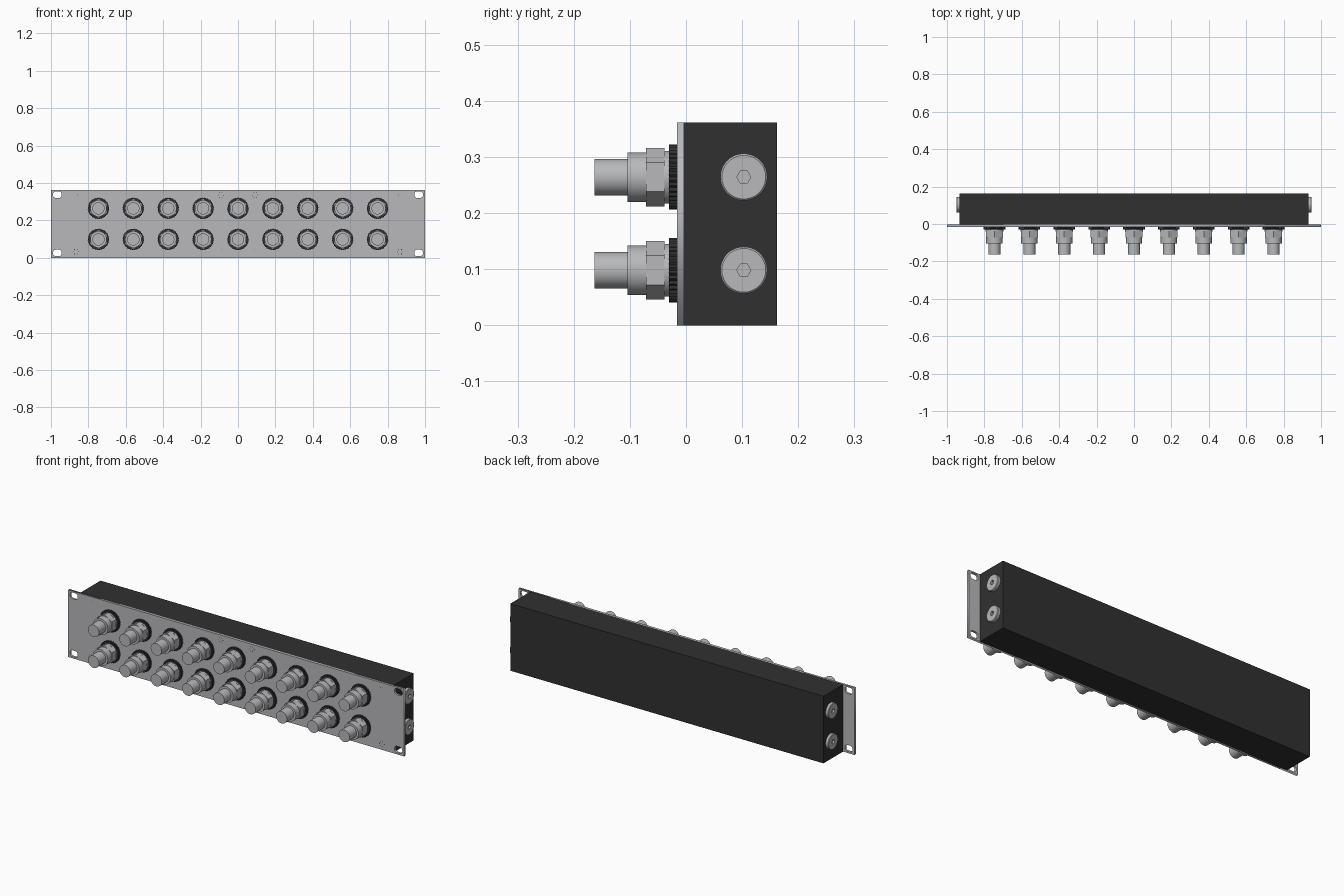
import bpy
import bmesh
from math import cos, pi, radians, sin

old = bpy.data.objects.get("Cube")
if old:
    bpy.data.objects.remove(old, do_unlink=True)

HEIGHT = 0.361
ROWS = (0.098, 0.264)


def material(name, rgb):
    mat = bpy.data.materials.new(name)
    mat.use_nodes = True
    mat.diffuse_color = (*rgb, 1)
    mat.node_tree.nodes["Principled BSDF"].inputs["Base Color"].default_value = (*rgb, 1)
    return mat


METAL = material("light grey metal", (0.48, 0.485, 0.5))
BLACK = material("matt black", (0.03, 0.03, 0.03))


def loft(bm, rings, sides, slot=0, shape=lambda a, i: 1):
    """Skin rings of (radius, height) around the z axis and cap both ends."""
    loops = []
    for k, (r, z) in enumerate(rings):
        loop = []
        for i in range(sides):
            a = pi / 2 + 2 * pi * i / sides
            s = r * shape(a, k if sides == 48 else i)
            loop.append(bm.verts.new((s * cos(a), s * sin(a), z)))
        loops.append(loop)
    faces = [bm.faces.new(loops[0][::-1]), bm.faces.new(loops[-1])]
    for low, high in zip(loops, loops[1:]):
        for i in range(sides):
            j = (i + 1) % sides
            faces.append(bm.faces.new((low[i], low[j], high[j], high[i])))
    for f in faces:
        f.material_index = slot


def finish(bm, name, mats, smooth=True):
    mesh = bpy.data.meshes.new(name)
    bm.to_mesh(mesh)
    bm.free()
    for m in mats:
        mesh.materials.append(m)
    return place(mesh, name, smooth=smooth)


def place(mesh, name, loc=(0, 0, 0), rot=(0, 0, 0), smooth=False):
    ob = bpy.data.objects.new(name, mesh)
    bpy.context.collection.objects.link(ob)
    ob.location, ob.rotation_euler = loc, rot
    if smooth:
        bpy.ops.object.select_all(action='DESELECT')
        ob.select_set(True)
        bpy.context.view_layer.objects.active = ob
        bpy.ops.object.shade_smooth_by_angle(angle=radians(25))
    return ob


# Rear housing
bm = bmesh.new()
bmesh.ops.create_cube(bm, size=1)
bmesh.ops.scale(bm, vec=(1.864, 0.166, HEIGHT), verts=bm.verts)
bmesh.ops.translate(bm, vec=(0, 0.079, HEIGHT / 2), verts=bm.verts)
finish(bm, "housing", [BLACK], smooth=False)

# Front panel with four rounded mounting slots
panel = bpy.data.curves.new("front_panel", 'CURVE')
panel.dimensions = '2D'
panel.fill_mode = 'BOTH'
panel.extrude = 0.006


def outline(points):
    spline = panel.splines.new('POLY')
    spline.points.add(len(points) - 1)
    for p, (x, y) in zip(spline.points, points):
        p.co = (x, y, 0, 1)
    spline.use_cyclic_u = True


def rounded(cx, cy, w, h, r, steps=6):
    pts = []
    for q, (sx, sy) in enumerate(((1, 1), (-1, 1), (-1, -1), (1, -1))):
        for i in range(steps + 1):
            a = pi / 2 * (q + i / steps)
            pts.append((cx + sx * (w / 2 - r) + r * cos(a),
                        cy + sy * (h / 2 - r) + r * sin(a)))
    return pts


outline([(-1, 0), (1, 0), (1, HEIGHT), (-1, HEIGHT)])
for sx in (-1, 1):
    for z in (0.026, HEIGHT - 0.024):
        outline(rounded(sx * 0.966, z, 0.046, 0.034, 0.014))
panel.materials.append(METAL)
panel_ob = place(panel, "front_panel", (0, -0.01, 0), (pi / 2, 0, 0))
bpy.ops.object.select_all(action='DESELECT')
panel_ob.select_set(True)
bpy.context.view_layer.objects.active = panel_ob
bpy.ops.object.convert(target='MESH')

# Connector: toothed washer, stepped round body and hexagonal nut
bm = bmesh.new()
loft(bm, [(0.058, 0.016), (0.058, 0.030)], 72, 1, lambda a, i: 1 if i % 2 else 0.94)
loft(bm, [(0.047, 0.029), (0.047, 0.039)], 48)
loft(bm, [(0.052, 0.038), (0.052, 0.071)], 6)
loft(bm, [(0.044, 0.070), (0.044, 0.104), (0.0325, 0.104), (0.0325, 0.163)], 48)
first = finish(bm, "connector", [METAL, BLACK])
connector = first.data
bpy.data.objects.remove(first)
for row, z in enumerate(ROWS):
    for i in range(9):
        place(connector, f"connector_{row + 1}_{i + 1}",
              ((i - 4) * 0.1865, 0, z), (pi / 2, 0, 0))


# Side plugs with a hexagonal socket in the face
def socket(a, ring):
    if ring < 3:
        return 1
    return cos(pi / 6) / cos((a - pi / 2) % (pi / 3) - pi / 6)


bm = bmesh.new()
loft(bm, [(0.041, 0.93), (0.042, 0.946), (0.039, 0.949), (0.0125, 0.949), (0.0125, 0.938)],
     48, 0, socket)
first = finish(bm, "side_plug", [METAL])
plug = first.data
bpy.data.objects.remove(first)
for side, sx in (("left", 1), ("right", -1)):
    for row, z in enumerate(ROWS):
        place(plug, f"{side}_plug_{row + 1}", (0, 0.103, z), (0, sx * pi / 2, 0))

# Tiny pin marks on the panel: four clusters and four single dots
bm = bmesh.new()


def dot(x, z):
    start = len(bm.verts)
    loft(bm, [(0.0022, 0.0155), (0.0022, 0.0164)], 8)
    bm.verts.ensure_lookup_table()
    bmesh.ops.translate(bm, vec=(x, z, 0), verts=bm.verts[start:])


for sx in (-1, 1):
    dot(sx * 0.86, 0.335)
    dot(sx * 0.09, 0.046)
    for cx, cz in ((0.092, 0.335), (0.867, 0.032)):
        for k in range(6):
            dot(sx * cx + 0.014 * cos(k * pi / 3), cz + 0.014 * sin(k * pi / 3))
marks = finish(bm, "panel_pin_marks", [BLACK], smooth=False)
marks.rotation_euler = (pi / 2, 0, 0)
